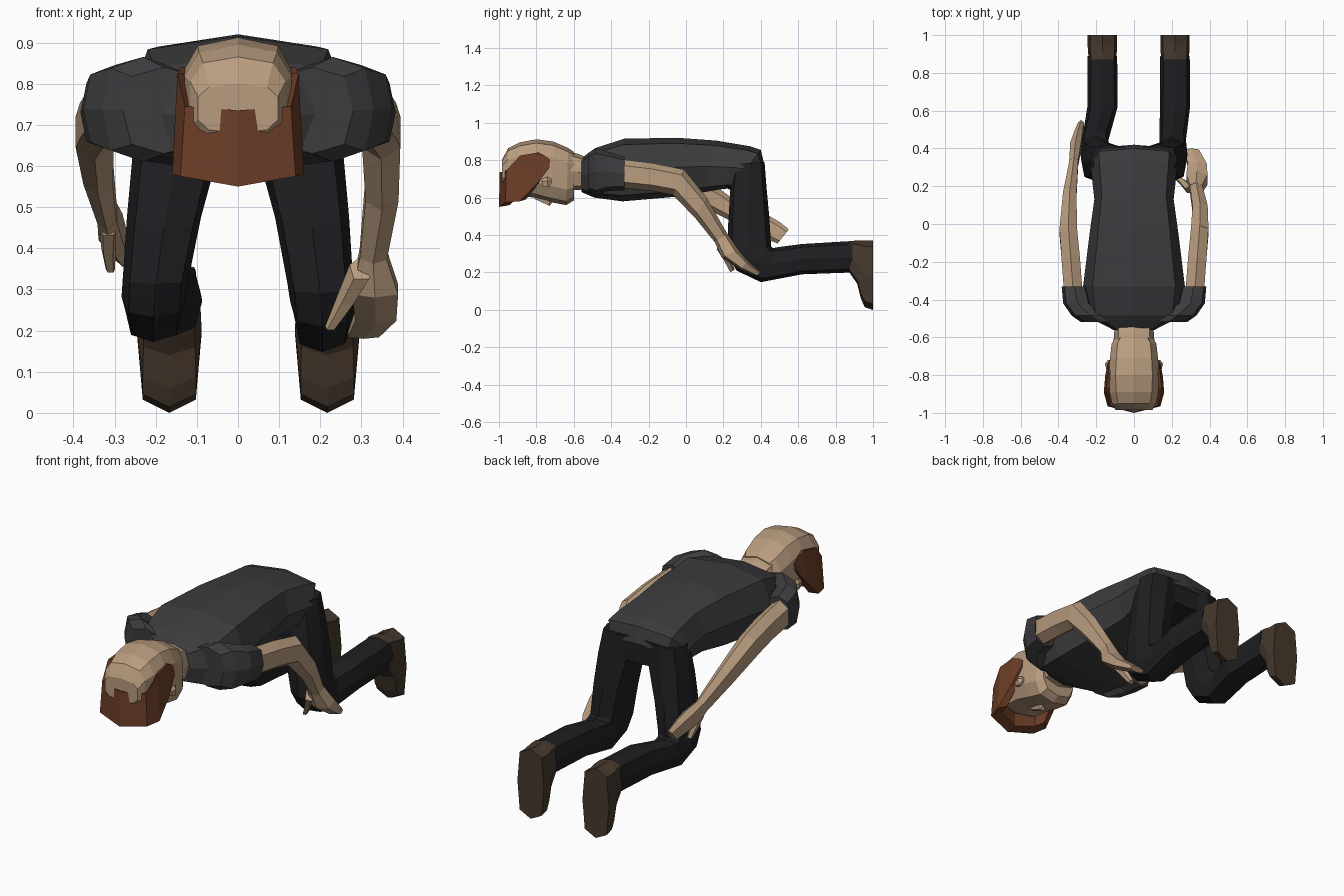
import bpy, bmesh, math

def material(name, rgb):
    m = bpy.data.materials.new(name)
    m.diffuse_color = (*rgb, 1)
    return m

SKIN = material("skin", (0.48, 0.33, 0.21))
HAIR = material("hair", (0.15, 0.048, 0.02))
SHIRT = material("shirt", (0.045, 0.045, 0.048))
PANTS = material("trousers", (0.014, 0.014, 0.016))
BOOT = material("boots", (0.06, 0.04, 0.026))

def finish(name, bm, mat):
    bmesh.ops.recalc_face_normals(bm, faces=bm.faces)
    me = bpy.data.meshes.new(name)
    bm.to_mesh(me)
    bm.free()
    me.materials.append(mat)
    ob = bpy.data.objects.new(name, me)
    bpy.context.collection.objects.link(ob)
    return ob

def skin_rings(bm, rings):
    loops = [[bm.verts.new(p) for p in r] for r in rings]
    n = len(loops[0])
    for a, b in zip(loops, loops[1:]):
        for i in range(n):
            j = (i + 1) % n
            bm.faces.new((a[i], a[j], b[j], b[i]))
    bm.faces.new(loops[0])
    bm.faces.new(loops[-1])

def loft(name, rows, mat, n=8, power=0.7):
    """Each row: x, half width, then the (y, z) ends of the ring's other axis."""
    sp = lambda v: math.copysign(abs(v) ** power, v) if abs(v) > 1e-6 else 0
    rings = []
    for x, hw, ya, za, yb, zb in rows:
        ring = []
        for i in range(n):
            t = 2 * math.pi * i / n
            c, s = sp(math.sin(t)), sp(math.cos(t))
            ring.append((x + hw * c, (ya + yb) / 2 + s * (yb - ya) / 2,
                         (za + zb) / 2 + s * (zb - za) / 2))
        rings.append(ring)
    bm = bmesh.new()
    skin_rings(bm, rings)
    return finish(name, bm, mat)

def side(rows, s):
    return [(s * r[0], *r[1:]) for r in rows]

# Shirt body with slanted hem
loft("shirt_body", [
    (0, .11, -.56, .63, -.56, .81), (0, .25, -.49, .60, -.485, .865),
    (0, .27, -.34, .58, -.33, .915), (0, .235, -.05, .605, -.05, .92),
    (0, .21, .10, .63, .16, .905), (0, .225, .19, .645, .34, .875),
    (0, .23, .24, .65, .40, .855), (0, .21, .26, .68, .42, .77)], SHIRT, 8, 0.6)

# Hips under the shirt
loft("hips", [
    (0, .19, .20, .66, .20, .80), (0, .21, .28, .62, .28, .83),
    (0, .20, .41, .66, .41, .80)], PANTS, 8, 0.6)

# Arms share the upper part, forearms and hands differ
upper = [(.32, .055, -.38, .655, -.38, .81), (.335, .055, -.18, .635, -.18, .785),
         (.348, .052, -.07, .615, -.01, .75)]
right_fore = [(.35, .045, .05, .49, .11, .60), (.328, .037, .155, .36, .225, .40)]
left_fore = [(.34, .04, .13, .53, .18, .645), (.318, .026, .31, .44, .35, .525)]
right_hand = [(.328, .035, .15, .37, .22, .41), (.333, .062, .19, .28, .28, .32),
              (.335, .055, .29, .215, .33, .26), (.305, .042, .375, .18, .40, .20)]
left_hand = [(.318, .026, .30, .445, .35, .525), (.31, .032, .37, .40, .44, .505),
             (.295, .025, .44, .375, .50, .47), (.28, .018, .49, .355, .55, .43)]
right_thumb = [(.30, .03, .16, .32, .20, .38), (.265, .024, .20, .26, .235, .30),
               (.225, .014, .235, .20, .26, .215)]
left_thumb = [(.315, .022, .31, .43, .37, .46), (.315, .018, .36, .38, .40, .41),
              (.31, .012, .40, .34, .43, .355)]
sleeve = [(.18, .10, -.52, .63, -.52, .84), (.23, .10, -.485, .61, -.485, .865),
          (.30, .075, -.42, .635, -.42, .845), (.315, .068, -.33, .64, -.33, .82)]
for label, s, fore, hand, thumb in (("right", 1, right_fore, right_hand, right_thumb),
                                    ("left", -1, left_fore, left_hand, left_thumb)):
    loft(label + "_sleeve", side(sleeve, s), SHIRT)
    loft(label + "_arm", side(upper + fore, s), SKIN, 6, 0.8)
    loft(label + "_hand", side(hand, s), SKIN, 6, 0.7)
    loft(label + "_thumb", side(thumb, s), SKIN, 5, 0.9)

# Kneeling legs: thigh down, knee, shin back, upright boot
for label, s, foot, lift in (("right", 1, .217, 0), ("left", -1, .167, .024)):
    kx = .205
    loft(label + "_leg", side([
        (.125, .105, .25, .78, .42, .79), (.15, .105, .235, .62, .43, .66),
        (.18, .09, .225, .45, .445, .50), (.20, .08, .225, .29 + lift, .455, .34),
        (kx, .078, .27, .21 + lift, .465, .33), (kx, .07, .40, .148 + lift, .49, .335),
        (foot, .08, .62, .19, .62, .352), (foot, .078, .89, .20, .89, .368)], s), PANTS, 8, 0.7)
    loft(label + "_boot", side([
        (foot, .073, .87, .205, .87, .368), (foot, .076, .915, .14, .91, .37),
        (foot, .078, .935, .06, .935, .37), (foot, .078, .955, .015, .955, .37),
        (foot, .078, 1.0, 0, 1.0, .372)], s), BOOT, 8, 0.55)

# Neck and downward-facing head
loft("neck", [(0, .10, -.50, .65, -.50, .80), (0, .105, -.58, .64, -.58, .835),
              (0, .11, -.64, .64, -.64, .85)], SKIN, 8, 0.7)
loft("head", [
    (0, .10, -.60, .585, -.60, .845), (0, .122, -.64, .56, -.63, .865),
    (0, .132, -.72, .575, -.71, .90), (0, .138, -.81, .60, -.80, .912),
    (0, .134, -.90, .61, -.89, .895), (0, .12, -.955, .64, -.95, .865),
    (0, .10, -.985, .68, -.985, .80)], SKIN, 10, 0.65)
loft("nose", [(0, .012, -.81, .59, -.81, .62), (0, .024, -.73, .55, -.73, .61),
              (0, .015, -.715, .57, -.715, .61)], SKIN, 5, 1)

# Hair band wrapping the brow and temples: outer x, y, low z, high z
half = [(.138, -.73, .76, .81), (.152, -.80, .67, .84), (.16, -.89, .58, .825),
        (.14, -.965, .575, .745), (0, -1.0, .55, .735)]
band = half + [(-x, y, a, b) for x, y, a, b in half[-2::-1]]
rings = []
for x, y, lo, hi in band:
    ix, iy = x * .78, -.72 + (y + .72) * .8
    rings.append([(x, y, lo), (x * .92, y + .004, hi), (ix, iy, hi), (ix, iy, lo + .01)])
bm = bmesh.new()
skin_rings(bm, rings)
finish("hair", bm, HAIR)

# Ears
for s in (1, -1):
    loft("ear", side([(.135, .012, -.77, .66, -.77, .70), (.14, .014, -.74, .65, -.74, .71),
                      (.132, .008, -.72, .67, -.72, .70)], s), SKIN, 5, 1)
